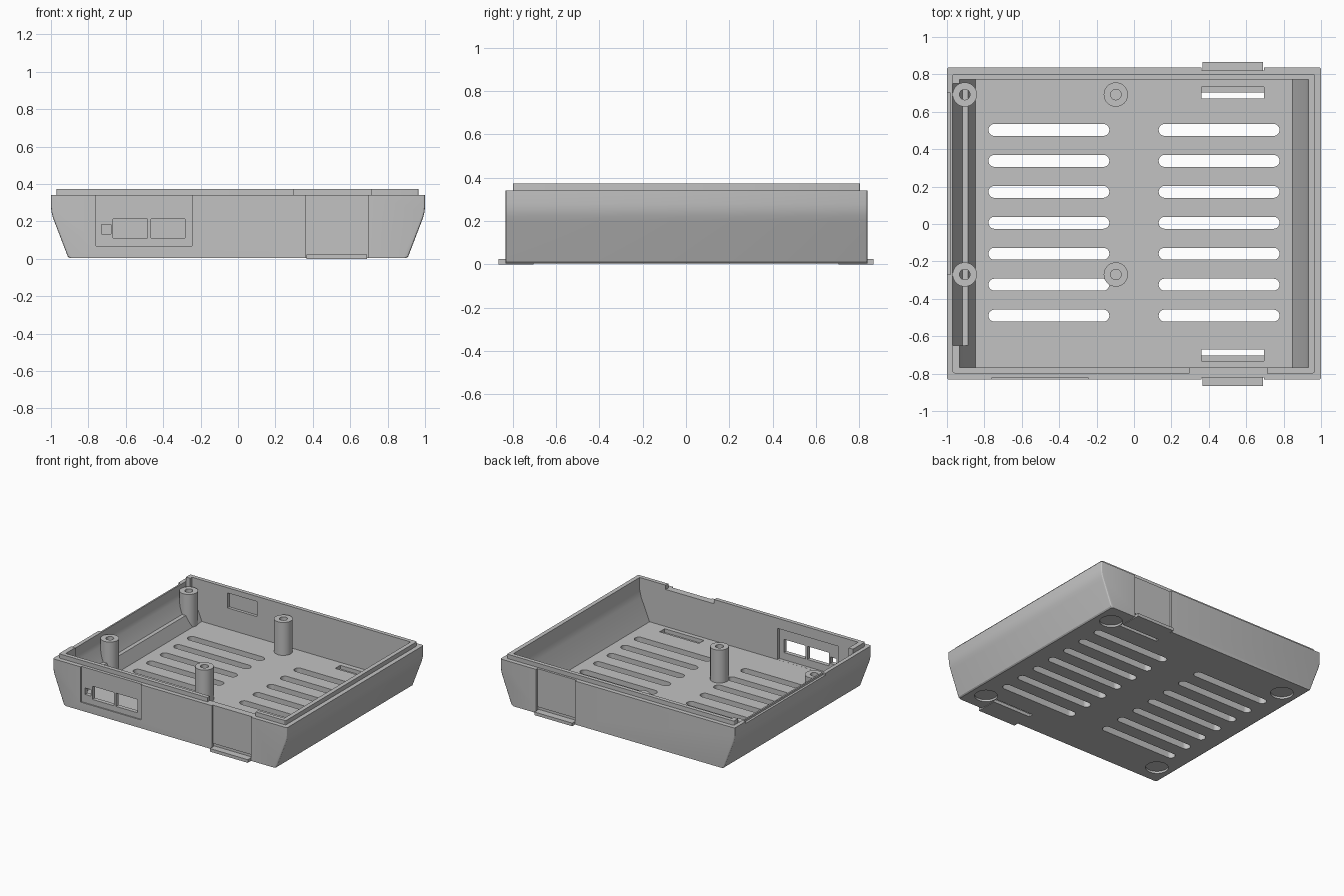
import bpy, bmesh
from mathutils import Matrix, Vector

old = bpy.data.objects.get("Cube")
if old:
    bpy.data.objects.remove(old, do_unlink=True)

grey = bpy.data.materials.new("plain grey plastic")
grey.use_nodes = True
colour = (0.54, 0.54, 0.54, 1)
grey.diffuse_color = colour
grey.node_tree.nodes["Principled BSDF"].inputs["Base Color"].default_value = colour


def finish(name, bm):
    bmesh.ops.recalc_face_normals(bm, faces=bm.faces)
    mesh = bpy.data.meshes.new(name)
    bm.to_mesh(mesh)
    bm.free()
    mesh.materials.append(grey)
    obj = bpy.data.objects.new(name, mesh)
    bpy.context.collection.objects.link(obj)
    return obj


def side_prism(name, profile, y0, y1, rounding=0):
    """Extrude an x-z outline along y, optionally rounding its side corners."""
    bm = bmesh.new()
    face = bm.faces.new([bm.verts.new((x, y0, z)) for x, z in profile])
    new = bmesh.ops.extrude_face_region(bm, geom=[face])["geom"]
    verts = [v for v in new if isinstance(v, bmesh.types.BMVert)]
    bmesh.ops.translate(bm, verts=verts, vec=Vector((0, y1 - y0, 0)))
    if rounding:
        bmesh.ops.recalc_face_normals(bm, faces=bm.faces)
        corners = [e for e in bm.edges
                   if abs(e.verts[0].co.z - e.verts[1].co.z) > 0.001]
        bmesh.ops.bevel(bm, geom=corners, offset=rounding, segments=3,
                        profile=0.5, affect="EDGES")
    return finish(name, bm)


def box(name, x0, x1, y0, y1, z0, z1, rounding=0):
    return side_prism(name, [(x0, z0), (x1, z0), (x1, z1), (x0, z1)],
                      min(y0, y1), max(y0, y1), rounding)


def cylinder(name, x, y, r, z0, z1):
    bm = bmesh.new()
    bmesh.ops.create_cone(bm, cap_ends=True, segments=40, radius1=r, radius2=r,
                          depth=z1 - z0,
                          matrix=Matrix.Translation((x, y, (z0 + z1) / 2)))
    return finish(name, bm)


def combine(target, tool, operation="DIFFERENCE"):
    mod = target.modifiers.new("combine", "BOOLEAN")
    mod.operation, mod.object, mod.solver = operation, tool, "EXACT"
    bpy.context.view_layer.objects.active = target
    bpy.ops.object.modifier_apply(modifier=mod.name)
    bpy.data.objects.remove(tool, do_unlink=True)


def mirrored(half):
    return half + [(-x, z) for x, z in reversed(half)]


# Tapered outer tray with rounded shoulder, and its raised lip
outer = mirrored([(0.9, 0.004), (0.91, 0.012), (0.982, 0.2), (0.991, 0.225),
                  (0.997, 0.25), (1, 0.28), (1, 0.34)])
tray = side_prism("tray", outer, -0.832, 0.837, 0.012)
combine(tray, box("lip", -0.97, 0.966, -0.798, 0.803, 0.3, 0.373, 0.01), "UNION")

# Hollow interior with sloped ends
inner = mirrored([(0.848, 0.054), (0.92, 0.225), (0.933, 0.28), (0.933, 0.5)])
combine(tray, side_prism("cavity", inner, -0.767, 0.772))

# Thinned side wall with a ledge, and the low stretch of its rim
pocket = [(-0.8, 0.145), (-0.917, 0.145), (-0.962, 0.24), (-0.97, 0.28),
          (-0.97, 0.5), (-0.8, 0.5)]
combine(tray, side_prism("wall_pocket", pocket, -0.65, 0.75))
combine(tray, box("rim_notch", -1.1, -0.982, -0.27, 0.7, 0.325, 0.5))

# Gap in the front lip
combine(tray, box("lip_gap", 0.297, 0.71, -0.9, -0.7, 0.34, 0.5))

# Ventilation slots with round ends
for row in range(7):
    y = -0.49 + 0.1655 * row
    for middle in (-0.455, 0.455):
        combine(tray, box("vent", middle - 0.291, middle + 0.291,
                          y - 0.032, y + 0.032, -0.1, 0.1))
        for end in (-0.291, 0.291):
            combine(tray, cylinder("vent_end", middle + end, y, 0.032, -0.1, 0.1))

# Round recesses for feet under the corners
for x in (-0.78, 0.78):
    for y in (-0.68, 0.68):
        combine(tray, cylinder("foot_recess", x, y, 0.08, -0.1, 0.02))

# Port panel, thinned on both faces, with three openings
combine(tray, box("port_panel", -0.76, -0.245, -0.9, -0.822, 0.068, 0.34))
combine(tray, box("port_relief", -0.76, -0.245, -0.79, -0.7, 0.0545, 0.295))
for x0, x1, z0, z1 in ((-0.73, -0.68, 0.132, 0.182),
                       (-0.667, -0.483, 0.11, 0.212),
                       (-0.465, -0.283, 0.11, 0.212)):
    combine(tray, box("port", x0, x1, -0.9, -0.7, z0, z1))

# Shallow recess inside the back wall
combine(tray, box("back_recess", -0.63, -0.38, 0.7, 0.795, 0.217, 0.333))

# Latch panels, floor slots and tabs at front and back
for side, label in ((-1, "front"), (1, "back")):
    combine(tray, box("latch_panel", 0.36, 0.695, 0.82 * side, 0.9 * side, 0.045, 0.34))
    combine(tray, box("latch_slot", 0.36, 0.695, 0.672 * side, 0.703 * side, -0.1, 0.1))
    combine(tray, box("latch_step", 0.36, 0.695, 0.69 * side, 0.733 * side, 0.025, 0.1))
    combine(tray, box("latch_gap", 0.36, 0.695, 0.812 * side, 0.9 * side, -0.1, 0.045))
    box(label + "_latch_tab", 0.366, 0.689, 0.703 * side, 0.865 * side, 0, 0.024)

# Hollow screw posts, trimmed to the tray outline
posts = [(x, y) for x in (-0.905, -0.097) for y in (-0.27, 0.692)]
for i, (x, y) in enumerate(posts):
    post = cylinder("screw_post_%d" % (i + 1), x, y, 0.065, 0.04, 0.308)
    combine(post, cylinder("screw_hole", x, y, 0.028, 0.055, 0.5))
    combine(post, side_prism("outline", [(v * 0.985, z) for v, z in outer], -0.82, 0.82),
            "INTERSECT")

# Smooth rounded surfaces, keeping hard edges
for obj in bpy.context.scene.objects:
    if obj.type == "MESH" and grey.name in obj.data.materials:
        bpy.ops.object.select_all(action="DESELECT")
        obj.select_set(True)
        bpy.context.view_layer.objects.active = obj
        bpy.ops.object.shade_smooth_by_angle(angle=0.35)
